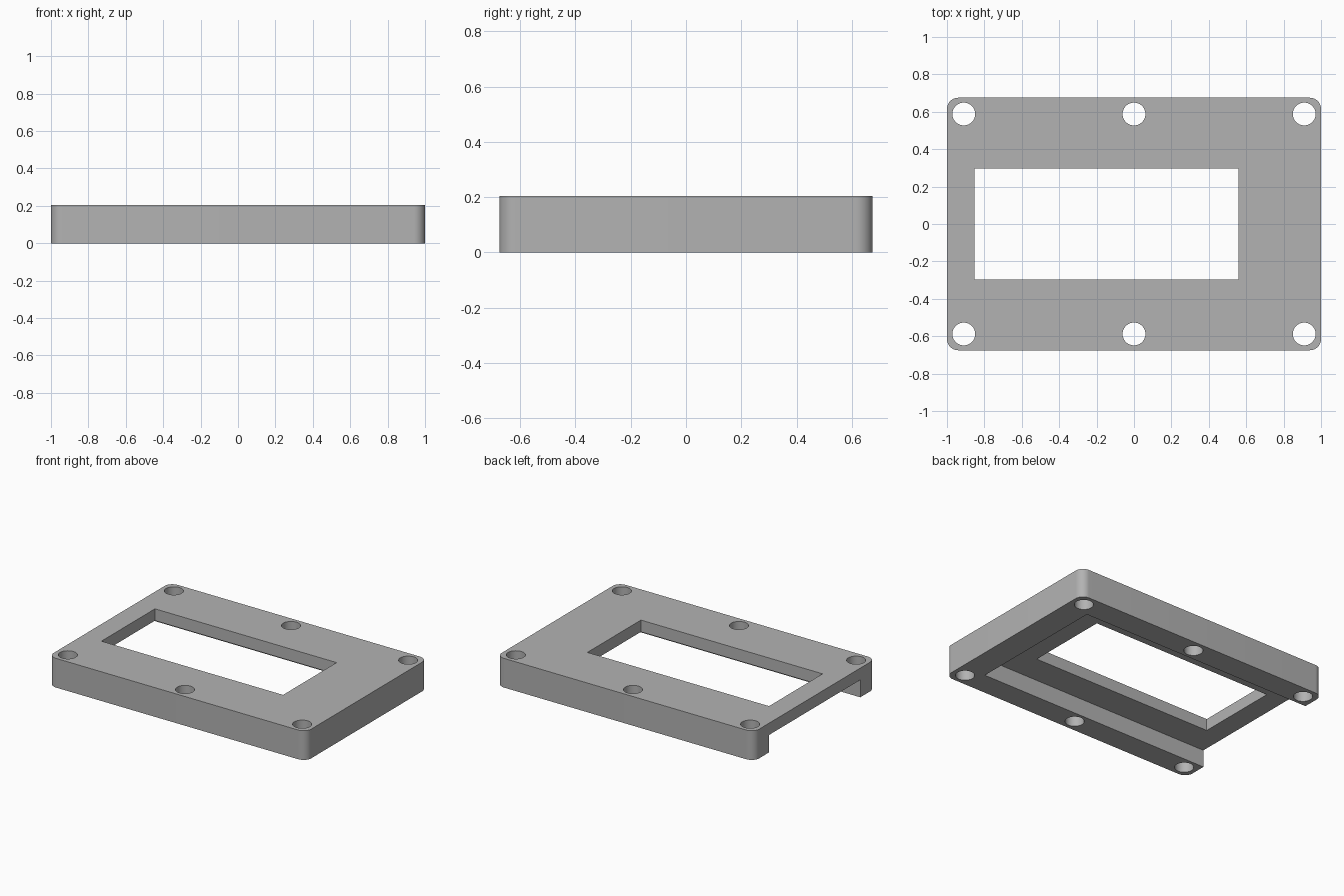
import bpy
import bmesh
import math

if "Cube" in bpy.data.objects:
    bpy.data.objects.remove(bpy.data.objects["Cube"], do_unlink=True)

HALF_X, HALF_Y, HEIGHT = 1.0, 0.675, 0.205
CORNER = 0.06
POCKET_TOP = 0.122

# Plain grey material
grey = bpy.data.materials.new("plain grey")
grey.use_nodes = True
colour = (0.45, 0.45, 0.45, 1)
grey.diffuse_color = colour
grey.node_tree.nodes["Principled BSDF"].inputs["Base Color"].default_value = colour


def prism(name, outline, z0, z1):
    """Extrude a closed counter-clockwise outline from z0 to z1."""
    bm = bmesh.new()
    base = bm.faces.new([bm.verts.new((x, y, z0)) for x, y in outline])
    top = bmesh.ops.extrude_face_region(bm, geom=[base])["geom"]
    moved = [v for v in top if isinstance(v, bmesh.types.BMVert)]
    bmesh.ops.translate(bm, verts=moved, vec=(0, 0, z1 - z0))
    bmesh.ops.recalc_face_normals(bm, faces=bm.faces)
    mesh = bpy.data.meshes.new(name)
    bm.to_mesh(mesh)
    bm.free()
    obj = bpy.data.objects.new(name, mesh)
    bpy.context.collection.objects.link(obj)
    obj.data.materials.append(grey)
    return obj


def arc(cx, cy, radius, start, sweep, steps):
    angles = [math.radians(start + sweep * i / steps) for i in range(steps + 1)]
    return [(cx + radius * math.cos(a), cy + radius * math.sin(a)) for a in angles]


def rectangle(x0, x1, y0, y1):
    return [(x0, y0), (x1, y0), (x1, y1), (x0, y1)]


def cut(target, cutter):
    cutter.hide_render = True
    mod = target.modifiers.new("cut", "BOOLEAN")
    mod.operation = "DIFFERENCE"
    mod.solver = "EXACT"
    mod.object = cutter
    bpy.context.view_layer.objects.active = target
    bpy.ops.object.modifier_apply(modifier=mod.name)
    bpy.data.objects.remove(cutter, do_unlink=True)


# Cover body with rounded vertical corners
outline = []
for i, (sx, sy) in enumerate([(1, 1), (-1, 1), (-1, -1), (1, -1)]):
    outline += arc(sx * (HALF_X - CORNER), sy * (HALF_Y - CORNER), CORNER, 90 * i, 90, 12)
cover = prism("cover_plate", outline, 0, HEIGHT)

# Underside pocket, open at the -x end
cut(cover, prism("pocket_cutter", rectangle(-1.2, 0.815, -0.505, 0.505), -0.1, POCKET_TOP))

# Display window
cut(cover, prism("window_cutter", rectangle(-0.853, 0.558, -0.297, 0.297), 0.05, 0.3))

# Six screw holes
for x in (-0.91, 0, 0.91):
    for y in (-0.588, 0.588):
        circle = arc(x, y, 0.061, 0, 360, 48)[:-1]
        cut(cover, prism("hole_cutter", circle, -0.1, 0.3))

# Smooth curved walls, keep sharp edges
bpy.ops.object.select_all(action="DESELECT")
cover.select_set(True)
bpy.context.view_layer.objects.active = cover
bpy.ops.object.shade_smooth_by_angle(angle=math.radians(30))
